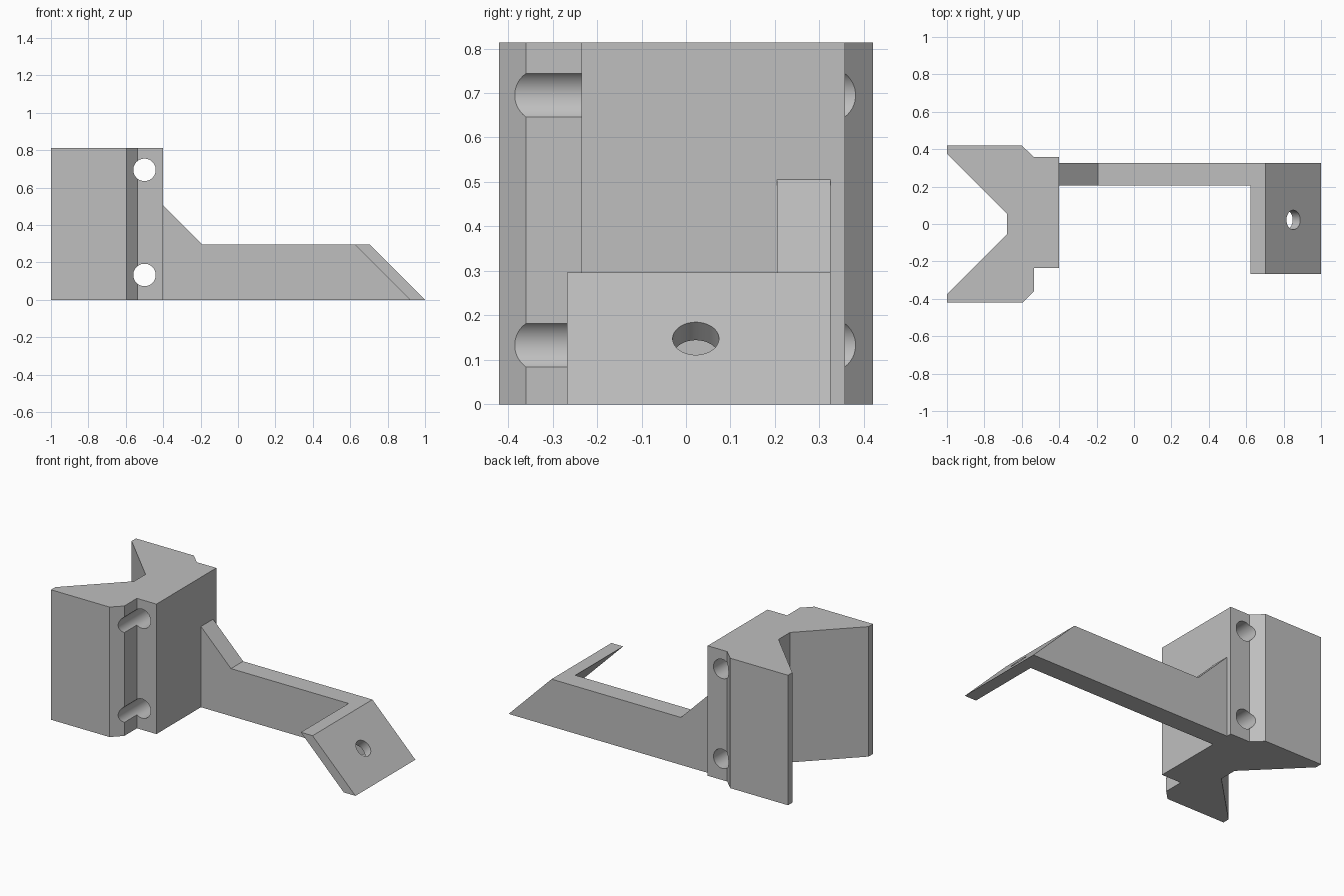
import bpy
import bmesh
import math
from mathutils import Vector

default = bpy.data.objects.get("Cube")
if default:
    bpy.data.objects.remove(default, do_unlink=True)

grey = bpy.data.materials.new("light_grey")
grey.use_nodes = True
colour = (0.52, 0.52, 0.52, 1)
grey.diffuse_color = colour
grey.node_tree.nodes["Principled BSDF"].inputs["Base Color"].default_value = colour


def prism(name, outline, sweep):
    """Extrude a closed 3D outline along a vector."""
    bm = bmesh.new()
    face = bm.faces.new([bm.verts.new(p) for p in outline])
    ext = bmesh.ops.extrude_face_region(bm, geom=[face])
    moved = [g for g in ext["geom"] if isinstance(g, bmesh.types.BMVert)]
    bmesh.ops.translate(bm, verts=moved, vec=Vector(sweep))
    bmesh.ops.recalc_face_normals(bm, faces=bm.faces)
    mesh = bpy.data.meshes.new(name)
    bm.to_mesh(mesh)
    bm.free()
    mesh.materials.append(grey)
    obj = bpy.data.objects.new(name, mesh)
    bpy.context.collection.objects.link(obj)
    return obj


def drill(target, name, centre, radius, rotation):
    """Cut a round hole through the target."""
    bpy.ops.mesh.primitive_cylinder_add(vertices=64, radius=radius, depth=1.2,
                                        location=centre, rotation=rotation)
    cutter = bpy.context.object
    cutter.name = name
    cutter.data.materials.append(grey)
    mod = target.modifiers.new(name, "BOOLEAN")
    mod.operation = "DIFFERENCE"
    mod.solver = "EXACT"
    mod.object = cutter
    bpy.context.view_layer.objects.active = target
    bpy.ops.object.modifier_apply(modifier=mod.name)
    bpy.data.objects.remove(cutter, do_unlink=True)


# Block with a V-shaped mouth and stepped flanges
block_outline = [(-1, .42), (-.6, .42), (-.535, .357), (-.4, .357),
                 (-.4, -.235), (-.535, -.235), (-.535, -.36), (-.595, -.42),
                 (-1, -.42), (-1, -.377), (-.68, -.057), (-.68, .057), (-1, .377)]
block = prism("clamp_block", [(x, y, 0) for x, y in block_outline], (0, 0, .813))

# Screw holes running front to back
for z in (.133, .695):
    drill(block, "screw_hole", (-.5, 0, z), .06, (math.pi / 2, 0, 0))

# Arm with a gusset against the block
arm_outline = [(-.4, 0), (-.4, .505), (-.192, .297), (.622, .297), (.919, 0)]
arm = prism("bracket_arm", [(x, .205, z) for x, z in arm_outline], (0, .12, 0))

# Sloping plate with a hole square to its face
plate_outline = [(.622, .297), (.703, .297), (1, 0), (.919, 0)]
plate = prism("sloped_plate", [(x, -.267, z) for x, z in plate_outline], (0, .592, 0))
drill(plate, "plate_hole", (.852, .022, .148), .052, (0, math.pi / 4, 0))

# Smooth bores, crisp edges
for obj in (block, arm, plate):
    bpy.ops.object.select_all(action="DESELECT")
    obj.select_set(True)
    bpy.context.view_layer.objects.active = obj
    bpy.ops.object.shade_smooth_by_angle(angle=math.radians(25))
